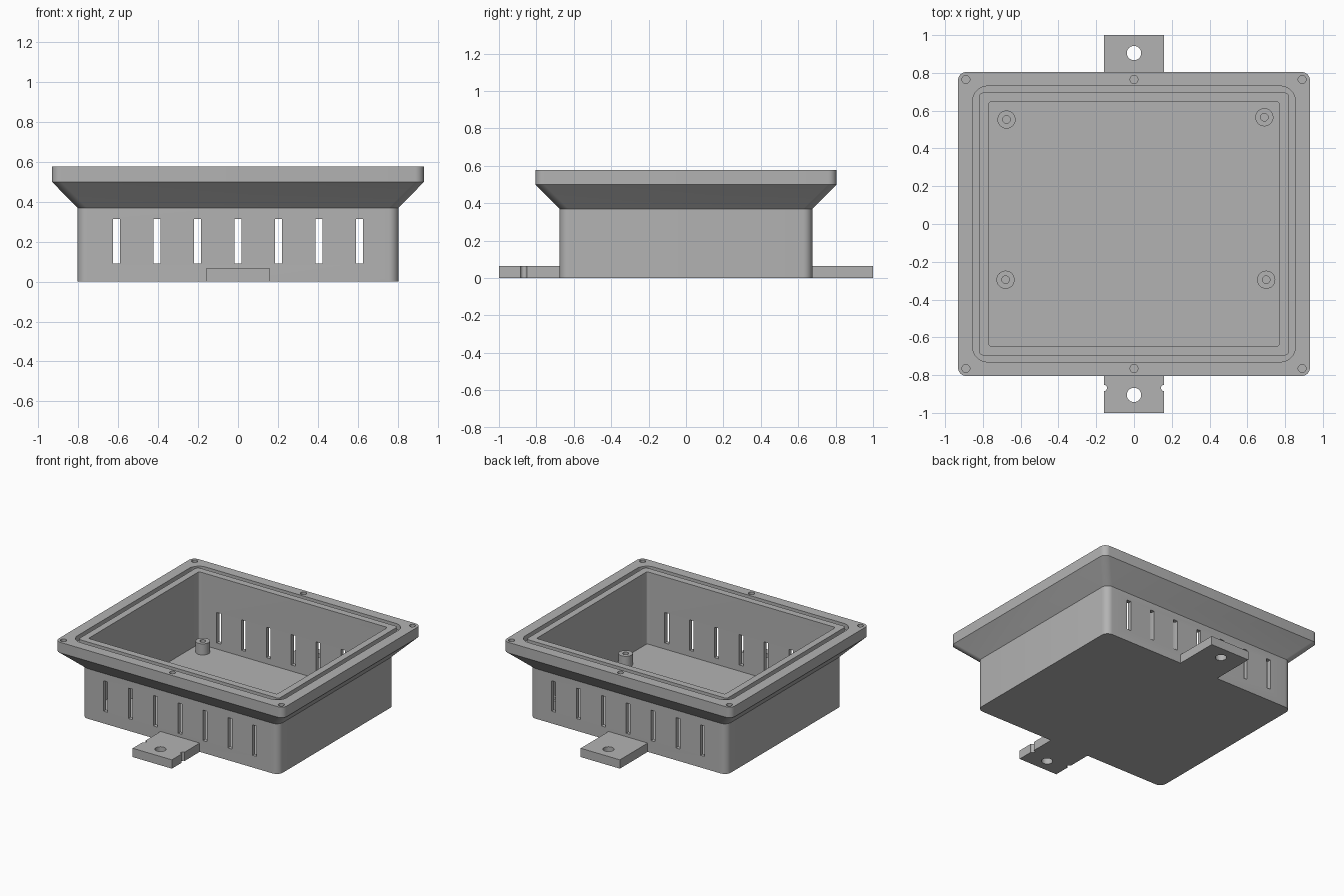
import bpy, bmesh, math
from mathutils import Matrix

if "Cube" in bpy.data.objects:
    bpy.data.objects.remove(bpy.data.objects["Cube"])

grey = bpy.data.materials.new("plain grey")
grey.diffuse_color = (0.45, 0.45, 0.45, 1)
grey.use_nodes = True
grey.node_tree.nodes["Principled BSDF"].inputs["Base Color"].default_value = grey.diffuse_color


def make_object(name, bm):
    bmesh.ops.recalc_face_normals(bm, faces=bm.faces)
    mesh = bpy.data.meshes.new(name)
    bm.to_mesh(mesh)
    bm.free()
    mesh.materials.append(grey)
    obj = bpy.data.objects.new(name, mesh)
    bpy.context.collection.objects.link(obj)
    return obj


def add_box(bm, x, y, z):
    """Box from (min, max) ranges."""
    size = [b - a for a, b in (x, y, z)]
    mid = [(a + b) / 2 for a, b in (x, y, z)]
    bmesh.ops.create_cube(bm, size=1, matrix=Matrix.Translation(mid) @ Matrix.Diagonal((*size, 1)))


def add_cylinder(bm, x, y, z0, z1, r):
    bmesh.ops.create_cone(bm, cap_ends=True, segments=32, radius1=r, radius2=r, depth=z1 - z0,
                          matrix=Matrix.Translation((x, y, (z0 + z1) / 2)))


def cut(obj, cutter_bm):
    """Subtract the cutter shapes and discard them."""
    cutter = make_object("cutter", cutter_bm)
    cutter.hide_render = True
    mod = obj.modifiers.new("cut", 'BOOLEAN')
    mod.operation, mod.solver, mod.object = 'DIFFERENCE', 'EXACT', cutter
    bpy.context.view_layer.objects.active = obj
    bpy.ops.object.modifier_apply(modifier=mod.name)
    bpy.data.objects.remove(cutter)


def smooth(obj):
    bpy.ops.object.select_all(action='DESELECT')
    obj.select_set(True)
    bpy.context.view_layer.objects.active = obj
    bpy.ops.object.shade_smooth_by_angle(angle=math.radians(30))


def rounded_loop(bm, hx, hy, z, r, steps=8):
    verts = []
    for i, (sx, sy) in enumerate([(1, 1), (-1, 1), (-1, -1), (1, -1)]):
        for k in range(steps + 1):
            a = (i + k / steps) * math.pi / 2
            verts.append(bm.verts.new((sx * (hx - r) + r * math.cos(a),
                                       sy * (hy - r) + r * math.sin(a), z)))
    return verts


# Enclosure shell: half width, half depth, height, corner radius, outside to inside
TOP, FLOOR = 0.578, 0.045
sections = [
    (0.805, 0.675, 0.0, 0.05), (0.805, 0.675, 0.37, 0.05),       # body wall
    (0.932, 0.805, 0.50, 0.045), (0.932, 0.805, TOP, 0.045),     # flared rim
    (0.855, 0.73, TOP, 0.08), (0.855, 0.73, TOP - 0.04, 0.08),   # seal groove
    (0.82, 0.695, TOP - 0.04, 0.02), (0.82, 0.695, TOP, 0.02),
    (0.77, 0.645, TOP, 0.012), (0.77, 0.645, FLOOR, 0.012),      # cavity
]
bm = bmesh.new()
loops = [rounded_loop(bm, *s) for s in sections]
for low, high in zip(loops, loops[1:]):
    for i in range(len(low)):
        j = (i + 1) % len(low)
        bm.faces.new((low[i], low[j], high[j], high[i]))
bm.faces.new(loops[0])
bm.faces.new(loops[-1])
shell = make_object("enclosure_shell", bm)

# Vent slots through front and back walls, screw holes in the rim
bm = bmesh.new()
for i in range(-3, 4):
    x = i * 0.203
    for side in (-1, 1):
        add_box(bm, (x - 0.0165, x + 0.0165), sorted((side * 0.6, side * 0.72)), (0.09, 0.315))
for x in (-0.89, 0, 0.89):
    for y in (-0.765, 0.765):
        add_cylinder(bm, x, y, TOP - 0.08, TOP + 0.05, 0.021)
cut(shell, bm)
smooth(shell)

# Mounting tabs, the front one with side notches
for name, side in (("front_tab", -1), ("back_tab", 1)):
    bm = bmesh.new()
    add_box(bm, (-0.16, 0.16), sorted((side * 0.67, side * 1.0)), (0, 0.065))
    tab = make_object(name, bm)
    bm = bmesh.new()
    add_cylinder(bm, 0, side * 0.905, -0.05, 0.12, 0.038)
    if side < 0:
        for x in (-0.16, 0.16):
            add_cylinder(bm, x, -0.868, -0.05, 0.12, 0.017)
    cut(tab, bm)
    smooth(tab)

# Standoff posts on the floor
for i, (x, y) in enumerate([(-0.675, 0.553), (0.69, 0.565), (-0.68, -0.295), (0.70, -0.295)]):
    bm = bmesh.new()
    add_cylinder(bm, x, y, FLOOR - 0.01, 0.127, 0.048)
    post = make_object(f"standoff_post_{i + 1}", bm)
    bm = bmesh.new()
    add_cylinder(bm, x, y, FLOOR, 0.2, 0.02)
    cut(post, bm)
    smooth(post)
